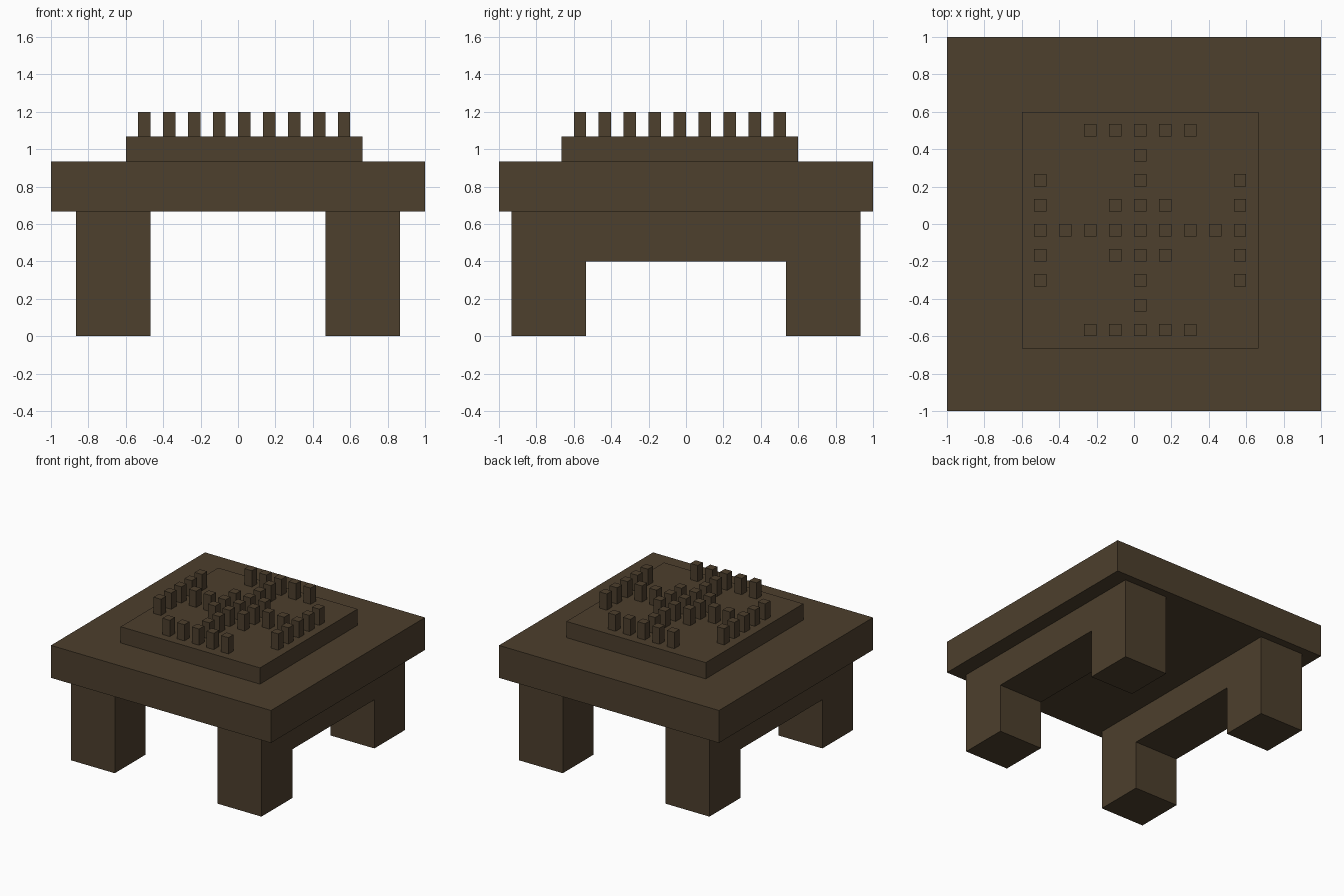
import bpy, bmesh

if "Cube" in bpy.data.objects:
    bpy.data.objects.remove(bpy.data.objects["Cube"])

U = 1 / 15  # base grid unit

wood = bpy.data.materials.new("dark brown wood")
wood.diffuse_color = (0.074, 0.050, 0.026, 1)
wood.use_nodes = True
wood.node_tree.nodes["Principled BSDF"].inputs["Base Color"].default_value = wood.diffuse_color


def add_object(name, bm):
    bmesh.ops.recalc_face_normals(bm, faces=bm.faces)
    mesh = bpy.data.meshes.new(name)
    bm.to_mesh(mesh)
    bm.free()
    mesh.materials.append(wood)
    obj = bpy.data.objects.new(name, mesh)
    bpy.context.collection.objects.link(obj)
    return obj


def add_box(bm, lo, hi):
    verts = bmesh.ops.create_cube(bm, size=1)["verts"]
    for v in verts:
        v.co = [(a + b) / 2 * U + c * (b - a) * U for a, b, c in zip(lo, hi, v.co)]


def box(name, lo, hi):
    bm = bmesh.new()
    add_box(bm, lo, hi)
    return add_object(name, bm)


# Table top and raised board
box("table_top", (-15, -15, 10), (15, 15, 14))
box("game_board", (-9, -10, 14), (10, 9, 16))

# Leg frames: arch profile in y/z, extruded along x
ARCH = [(-14, 0), (-8, 0), (-8, 6), (8, 6), (8, 0), (14, 0), (14, 10), (-14, 10)]
for name, x0 in (("left_leg_frame", -13), ("right_leg_frame", 7)):
    bm = bmesh.new()
    face = bm.faces.new([bm.verts.new((x0 * U, y * U, z * U)) for y, z in ARCH])
    ext = bmesh.ops.extrude_face_region(bm, geom=[face])["geom"]
    moved = [g for g in ext if isinstance(g, bmesh.types.BMVert)]
    bmesh.ops.translate(bm, verts=moved, vec=(6 * U, 0, 0))
    add_object(name, bm)

# Game pegs: columns used in each row, mirrored front to back
ROWS = {0: range(-4, 5), 1: (-4, -1, 0, 1, 4), 2: (-4, 0, 4), 3: (0,), 4: range(-2, 3)}
bm = bmesh.new()
for row in range(-4, 5):
    for col in ROWS[abs(row)]:
        x, y = 2 * col, 2 * row - 1
        add_box(bm, (x, y, 16), (x + 1, y + 1, 18))
add_object("game_pegs", bm)
